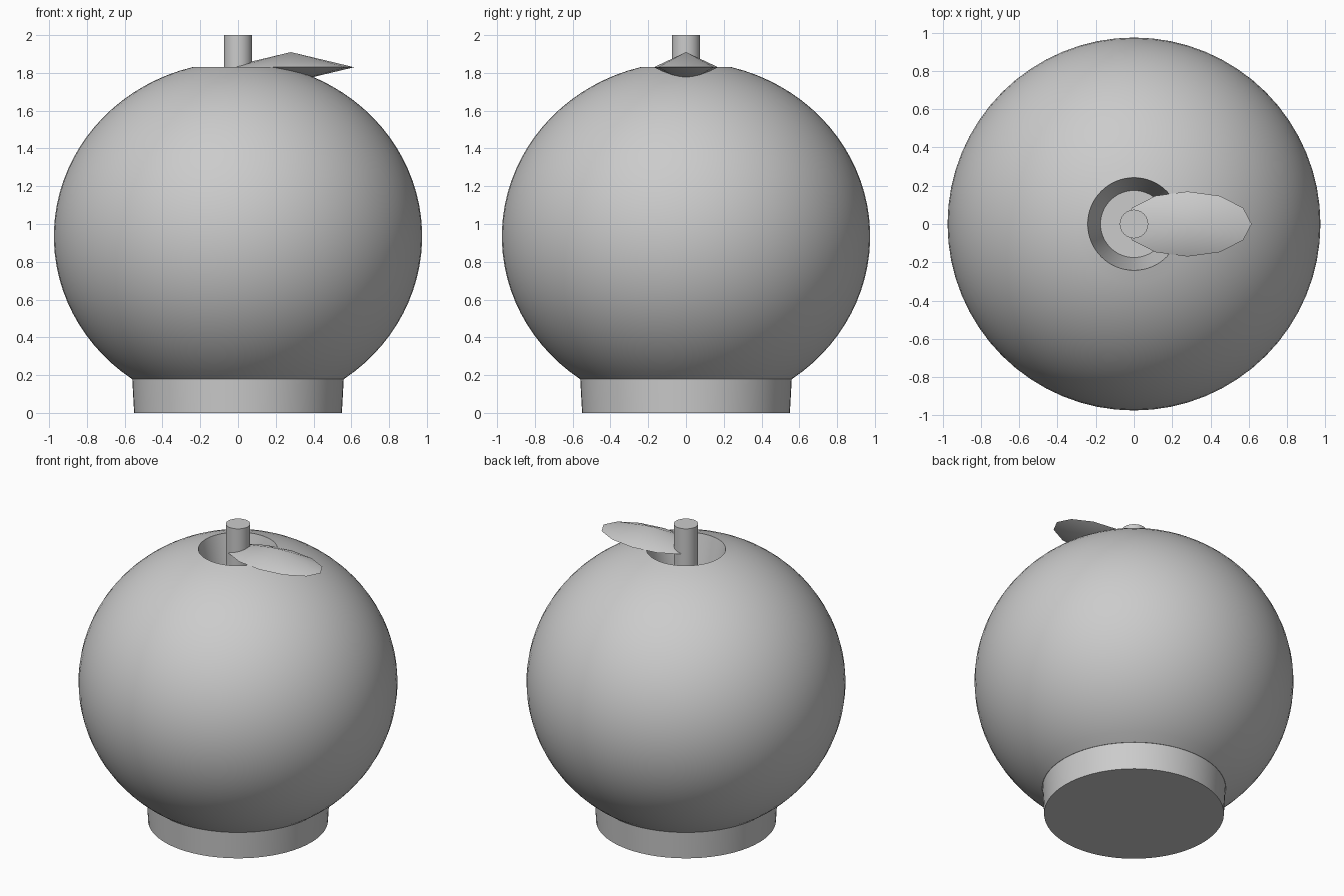
import bpy
import bmesh
from math import cos, sin, pi, radians, asin

cube = bpy.data.objects.get("Cube")
if cube:
    bpy.data.objects.remove(cube, do_unlink=True)

grey = bpy.data.materials.new("plain_grey")
grey.use_nodes = True
colour = (0.6, 0.6, 0.6, 1)
grey.diffuse_color = colour
for node in grey.node_tree.nodes:
    if node.type == 'BSDF_PRINCIPLED':
        node.inputs["Base Color"].default_value = colour


def lathe(name, profile, sides, angle=30, scale=(1, 1), offset_x=0):
    """Spin (radius, z) points, listed bottom to top outside, around z; radius 0 makes a tip."""
    bm = bmesh.new()
    rings = []
    for r, z in profile:
        steps = sides if r else 1
        turns = [2 * pi * i / sides for i in range(steps)]
        rings.append([bm.verts.new((r * cos(a) * scale[0] + offset_x,
                                    r * sin(a) * scale[1], z)) for a in turns])
    for low, high in zip(rings, rings[1:]):
        for i in range(sides):
            j = (i + 1) % sides
            corners = [low[i % len(low)], low[j % len(low)],
                       high[j % len(high)], high[i % len(high)]]
            bm.faces.new(list(dict.fromkeys(corners)))
    # Flat caps on open ends
    if len(rings[0]) > 1:
        bm.faces.new(rings[0][::-1])
    if len(rings[-1]) > 1:
        bm.faces.new(rings[-1])
    mesh = bpy.data.meshes.new(name)
    bm.to_mesh(mesh)
    bm.free()
    mesh.materials.append(grey)
    obj = bpy.data.objects.new(name, mesh)
    bpy.context.collection.objects.link(obj)
    bpy.ops.object.select_all(action='DESELECT')
    obj.select_set(True)
    bpy.context.view_layer.objects.active = obj
    bpy.ops.object.shade_smooth_by_angle(angle=radians(angle))
    return obj


# Round body: slightly squashed globe with a tapered well in the top
RADIUS, HALF_HEIGHT, MIDDLE = 0.975, 0.924, 0.935
start = asin((0.18 - MIDDLE) / HALF_HEIGHT)
end = asin((1.83 - MIDDLE) / HALF_HEIGHT)
steps = 32
curve = []
for i in range(steps + 1):
    t = start + (end - start) * i / steps
    curve.append((RADIUS * cos(t), MIDDLE + HALF_HEIGHT * sin(t)))
lathe("body", curve + [(0.175, 1.53)], 64)

# Foot, stem and leaf
lathe("base", [(0.55, 0), (0.56, 0.18)], 64)
lathe("stem", [(0.075, 1.53), (0.075, 2)], 24)
lathe("leaf", [(0, 1.75), (1, 1.83), (0, 1.91)], 12, 25, (0.335, 0.17), 0.28)
